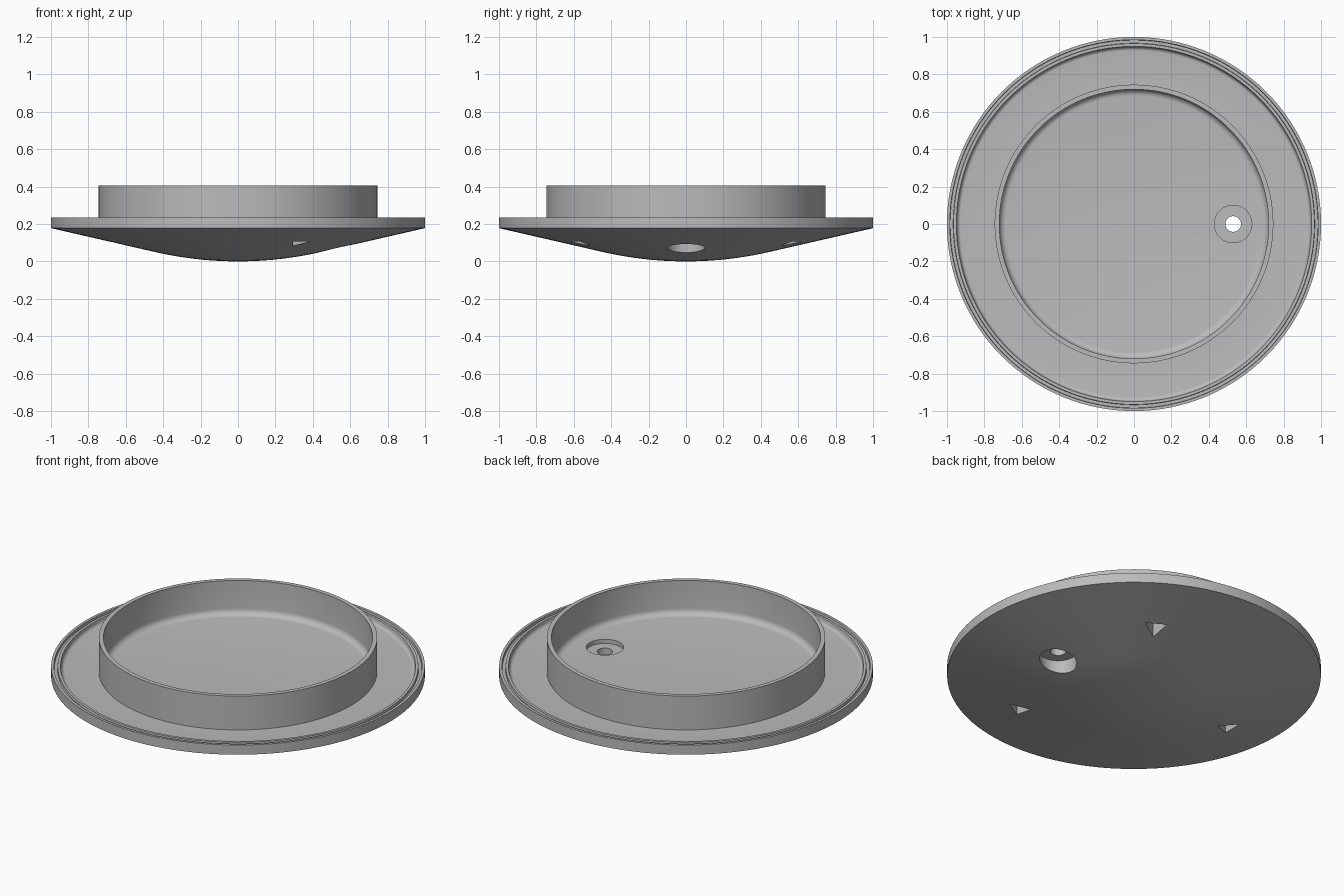
import bpy, bmesh, math
from mathutils import Matrix, Vector

cube = bpy.data.objects.get("Cube")
if cube:
    bpy.data.objects.remove(cube, do_unlink=True)

grey = bpy.data.materials.new("plain_grey")
grey.use_nodes = True
colour = (0.5, 0.5, 0.5, 1)
grey.diffuse_color = colour
grey.node_tree.nodes["Principled BSDF"].inputs["Base Color"].default_value = colour

FLOOR = 0.205      # height of the plate's upper face
BLEND = 0.45       # radius where the domed base turns into a cone
CURVE = 0.255


def base_height(r):
    if r <= BLEND:
        return CURVE * r * r
    return CURVE * BLEND ** 2 + 2 * CURVE * BLEND * (r - BLEND)


def fillet(r, z, size, side, steps=6):
    """Concave quarter round from the floor up to a wall at radius r."""
    pts = []
    for i in range(steps + 1):
        a = math.pi / 2 * i / steps
        pts.append((r - side * size * (1 - math.sin(a)), z + size * (1 - math.cos(a))))
    return pts


def make_object(name, bm):
    bmesh.ops.recalc_face_normals(bm, faces=bm.faces)
    mesh = bpy.data.meshes.new(name)
    bm.to_mesh(mesh)
    bm.free()
    mesh.materials.append(grey)
    ob = bpy.data.objects.new(name, mesh)
    bpy.context.collection.objects.link(ob)
    return ob


def lathe(name, profile, steps=128):
    bm = bmesh.new()
    verts = [bm.verts.new((r, 0, z)) for r, z in profile]
    edges = [bm.edges.new(pair) for pair in zip(verts, verts[1:])]
    bmesh.ops.spin(bm, geom=verts + edges, axis=(0, 0, 1), cent=(0, 0, 0),
                   angle=math.tau, steps=steps)
    bmesh.ops.remove_doubles(bm, verts=bm.verts, dist=0.0001)
    return make_object(name, bm)


def cutter(name, x, y, radius, low, high, sides):
    bm = bmesh.new()
    place = Matrix.Translation((x, y, (low + high) / 2))
    # first corner points to +x
    turn = Matrix.Rotation(-math.pi / 2, 4, 'Z')
    bmesh.ops.create_cone(bm, cap_ends=True, segments=sides, radius1=radius,
                          radius2=radius, depth=high - low, matrix=place @ turn)
    ob = make_object(name, bm)
    ob.hide_render = True
    ob.hide_set(True)
    return ob


# Lid: domed base, grooved rim, plate and raised collar in one turned profile
profile = [(BLEND * i / 10, base_height(BLEND * i / 10)) for i in range(11)]
profile += [(1, base_height(1)), (1, 0.235), (0.985, 0.235), (0.983, 0.22),
            (0.967, 0.22), (0.965, 0.235), (0.95, 0.235)]
profile += reversed(fillet(0.947, FLOOR, 0.02, 1))
profile += [(0.745, FLOOR), (0.745, 0.405), (0.72, 0.405)]
profile += reversed(fillet(0.72, FLOOR, 0.035, 1))
profile += [(0, FLOOR)]
lid = lathe("lid", profile)

# Stepped screw hole and three triangular pockets in the underside
HOLE = 0.53
cutters = [
    cutter("upper_recess_cutter", HOLE, 0, 0.1, 0.18, 0.3, 48),
    cutter("lower_recess_cutter", HOLE, 0, 0.1, -0.1, 0.13, 48),
    cutter("screw_hole_cutter", HOLE, 0, 0.042, 0.1, 0.25, 32),
]
for angle in (60, 180, 300):
    a = math.radians(angle)
    cutters.append(cutter("pocket_cutter", 0.655 * math.cos(a), 0.655 * math.sin(a),
                          0.068, -0.1, 0.165, 3))
for c in cutters:
    mod = lid.modifiers.new(c.name, 'BOOLEAN')
    mod.operation = 'DIFFERENCE'
    mod.solver = 'EXACT'
    mod.object = c

# Apply the cuts, then remove the cutters
bpy.context.view_layer.objects.active = lid
lid.select_set(True)
for mod in list(lid.modifiers):
    bpy.ops.object.modifier_apply(modifier=mod.name)
for c in cutters:
    bpy.data.objects.remove(c, do_unlink=True)

bpy.ops.object.shade_smooth_by_angle(angle=math.radians(30))
